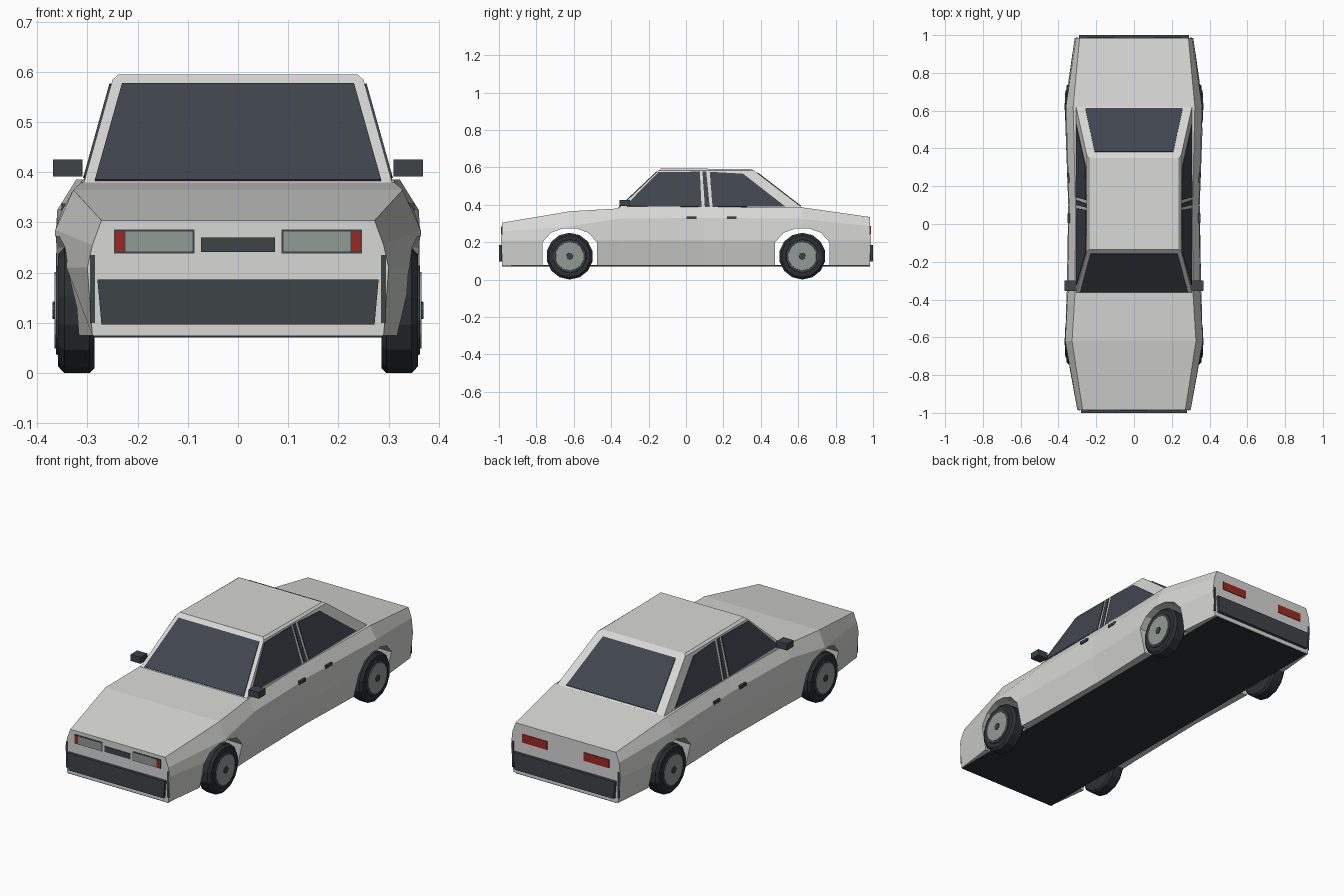
import bpy, bmesh, math
from mathutils import Matrix, Vector

cube = bpy.data.objects.get("Cube")
if cube:
    bpy.data.objects.remove(cube, do_unlink=True)


def material(name, r, g, b):
    m = bpy.data.materials.new(name)
    m.use_nodes = True
    m.diffuse_color = (r, g, b, 1)
    m.node_tree.nodes["Principled BSDF"].inputs["Base Color"].default_value = (r, g, b, 1)
    return m


PAINT = material("light grey paint", 0.68, 0.68, 0.67)
GLASS = material("dark glass", 0.052, 0.060, 0.076)
TRIM = material("dark trim", 0.047, 0.056, 0.064)
RUBBER = material("black rubber", 0.025, 0.030, 0.033)
SILVER = material("dull silver", 0.29, 0.32, 0.30)
RED = material("red lens", 0.33, 0.022, 0.016)


def finish(name, bm, mat):
    bmesh.ops.recalc_face_normals(bm, faces=bm.faces)
    me = bpy.data.meshes.new(name)
    bm.to_mesh(me)
    bm.free()
    me.materials.append(mat)
    ob = bpy.data.objects.new(name, me)
    bpy.context.collection.objects.link(ob)
    return ob


def loft(name, rings, mat):
    """Skin closed rings of equal length and cap both ends."""
    bm = bmesh.new()
    loops = [[bm.verts.new(p) for p in ring] for ring in rings]
    n = len(loops[0])
    for a, b in zip(loops, loops[1:]):
        for i in range(n):
            j = (i + 1) % n
            bm.faces.new((a[i], a[j], b[j], b[i]))
    bm.faces.new(loops[0])
    bm.faces.new(loops[-1])
    return finish(name, bm, mat)


def plate(name, pts, mat, depth=0.004):
    """Thin plate on a flat outline, thickened to both sides."""
    pts = [Vector(p) for p in pts]
    off = (pts[1] - pts[0]).cross(pts[2] - pts[1]).normalized() * depth
    return loft(name, [[p - off for p in pts], [p + off for p in pts]], mat)


def box(name, x, y, z, mat):
    ring = [(x[0], z[0]), (x[1], z[0]), (x[1], z[1]), (x[0], z[1])]
    return loft(name, [[(px, py, pz) for px, pz in ring] for py in y], mat)


def end_plate(name, x0, x1, z0, z1, y, mat, depth=0.003):
    return plate(name, [(x0, y, z0), (x1, y, z0), (x1, y, z1), (x0, y, z1)], mat, depth)


# Lower body: half sections of sill, crease, shoulder and deck edge
sections = [
    (-0.985, (0.290, 0.075), (0.300, 0.21), (0.290, 0.255), (0.272, 0.304)),
    (-0.62, (0.335, 0.075), (0.367, 0.21), (0.364, 0.285), (0.328, 0.365)),
    (-0.36, (0.325, 0.075), (0.356, 0.21), (0.350, 0.325), (0.312, 0.380)),
    (0.10, (0.318, 0.075), (0.348, 0.21), (0.344, 0.330), (0.310, 0.386)),
    (0.62, (0.335, 0.075), (0.367, 0.21), (0.360, 0.325), (0.322, 0.386)),
    (0.985, (0.300, 0.075), (0.314, 0.21), (0.306, 0.285), (0.288, 0.334)),
]
rings = []
for y, *half in sections:
    rings.append([(x, y, z) for x, z in half] + [(-x, y, z) for x, z in reversed(half)])
body = loft("lower_body", rings, PAINT)

# Wheel arches cut through the body
arch = [(-0.145, 0.0), (-0.145, 0.20), (-0.10, 0.25), (-0.04, 0.272),
        (0.04, 0.272), (0.10, 0.25), (0.145, 0.20), (0.145, 0.0)]
AXLES = {"front": -0.622, "rear": 0.622}
for axle in AXLES.values():
    cutter = loft("arch_cutter", [[(x, axle + y, z) for y, z in arch] for x in (-0.5, 0.5)], PAINT)
    cutter.hide_render = True
    mod = body.modifiers.new("arch", "BOOLEAN")
    mod.operation = "DIFFERENCE"
    mod.solver = "EXACT"
    mod.object = cutter
    bpy.context.view_layer.objects.active = body
    bpy.ops.object.modifier_apply(modifier=mod.name)
    bpy.data.objects.remove(cutter, do_unlink=True)

# Floor pan
box("floor_pan", (-0.288, 0.288), (-0.983, 0.983), (0.071, 0.079), RUBBER)


# Cabin with a chamfered roof
def rect(x, y0, z0, y1, z1):
    return [(-x, y0, z0), (x, y0, z0), (x, y1, z1), (-x, y1, z1)]


loft("cabin", [rect(0.308, -0.366, 0.376, 0.625, 0.382),
               rect(0.250, -0.146, 0.584, 0.365, 0.582),
               rect(0.238, -0.135, 0.595, 0.350, 0.590)], PAINT)


# Windscreen and rear window
def screen(name, y_low, z_low, x_low, y_top, z_top, x_top):
    plate(name, [(-x_low, y_low, z_low), (x_low, y_low, z_low),
                 (x_top, y_top, z_top), (-x_top, y_top, z_top)], GLASS)


screen("windscreen", -0.359, 0.383, 0.285, -0.155, 0.575, 0.231)
screen("rear_window", 0.612, 0.392, 0.258, 0.381, 0.570, 0.208)

# Side windows, lying on the sloping cabin side
windows = {
    "front_side_window": [(-0.325, 0.392), (0.083, 0.388), (0.074, 0.576), (-0.148, 0.573)],
    "pillar_strip": [(0.101, 0.388), (0.127, 0.388), (0.108, 0.576), (0.088, 0.576)],
    "rear_side_window": [(0.142, 0.388), (0.530, 0.390), (0.305, 0.565), (0.127, 0.575)],
}
for side, s in (("left", 1), ("right", -1)):
    for name, outline in windows.items():
        plate(f"{side}_{name}",
              [(s * (0.308 - (z - 0.376) * 0.279), y, z) for y, z in outline], GLASS)

    # Door mirrors and handles
    box(f"{side}_mirror", (s * 0.310, s * 0.368), (-0.355, -0.300), (0.392, 0.425), TRIM)
    for name, y in (("front", 0.03), ("rear", 0.245)):
        box(f"{side}_{name}_handle", (s * 0.335, s * 0.352), (y - 0.026, y + 0.026),
            (0.323, 0.338), TRIM)

    # Headlights with indicators, tail lights
    end_plate(f"{side}_headlight_frame", s * 0.087, s * 0.247, 0.238, 0.286, -0.985, TRIM, 0.002)
    end_plate(f"{side}_headlight", s * 0.091, s * 0.224, 0.242, 0.282, -0.986, SILVER)
    end_plate(f"{side}_indicator", s * 0.226, s * 0.244, 0.242, 0.282, -0.986, RED)
    end_plate(f"{side}_tail_light", s * 0.105, s * 0.250, 0.242, 0.286, 0.985, RED)

    # Dark corner trim at both ends
    for end, y, x in (("front", -0.984, 0.291), ("rear", 0.984, 0.303)):
        end_plate(f"{side}_{end}_corner_trim", s * (x - 0.006), s * (x + 0.004),
                  0.10, 0.235, y, TRIM)

# Grille and bumpers
end_plate("grille", -0.074, 0.074, 0.241, 0.270, -0.985, TRIM)
for end, s, x in (("front", -1, 0.280), ("rear", 1, 0.292)):
    loft(f"{end}_bumper",
         [[(-x + 0.008, s * y, 0.097), (x - 0.008, s * y, 0.097),
           (x, s * y, 0.186), (-x, s * y, 0.186)] for y in (0.97, 1.0)], TRIM)


# Wheels: profile of (radius, x) turned about the axle
def turned(name, side, axle, profile, mat, sides=14):
    rings = []
    for r, x in profile:
        rings.append([(side * x, axle + r * math.sin(math.tau * i / sides),
                       0.125 + r * math.cos(math.tau * i / sides)) for i in range(sides)])
    return loft(name, rings, mat)


for end, axle in AXLES.items():
    for side, s in (("left", 1), ("right", -1)):
        label = f"{end}_{side}"
        turned(label + "_tyre", s, axle,
               [(0.115, 0.286), (0.125, 0.296), (0.125, 0.346), (0.112, 0.358)], RUBBER)
        turned(label + "_wheel_ring", s, axle, [(0.092, 0.350), (0.088, 0.362)], TRIM)
        turned(label + "_wheel_disc", s, axle, [(0.078, 0.355), (0.076, 0.365)], SILVER)
        turned(label + "_hub", s, axle, [(0.019, 0.360), (0.017, 0.369)], TRIM, 8)
